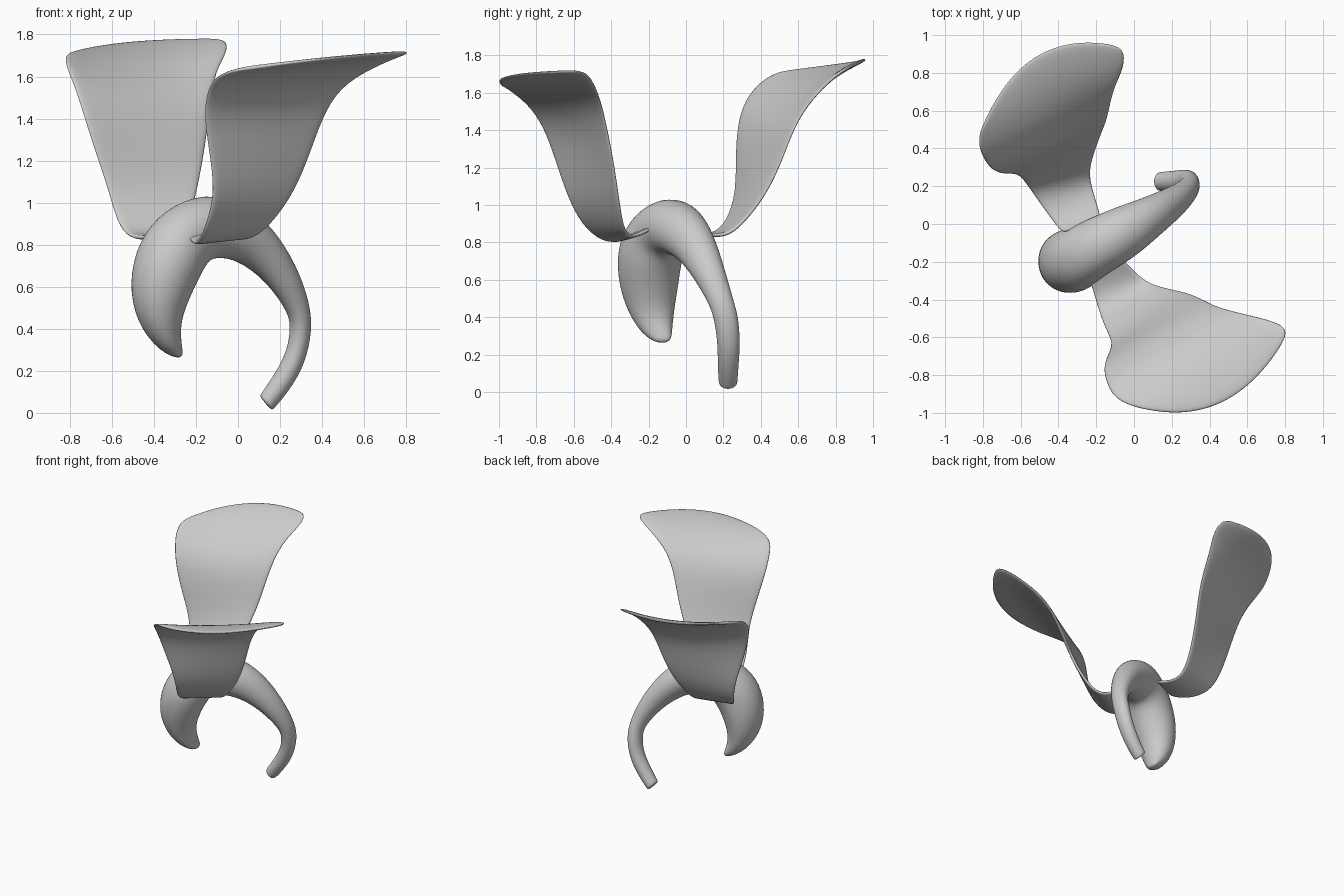
import bpy, math
from mathutils import Vector


def make_object(name, verts, faces, thickness=0.0):
    mesh = bpy.data.meshes.new(name)
    mesh.from_pydata(verts, [], faces)
    mesh.update()
    ob = bpy.data.objects.new(name, mesh)
    bpy.context.collection.objects.link(ob)
    for p in mesh.polygons:
        p.use_smooth = True
    if thickness:
        sol = ob.modifiers.new("Thickness", 'SOLIDIFY')
        sol.thickness = thickness
        sol.offset = 0
    sub = ob.modifiers.new("Smooth", 'SUBSURF')
    sub.levels = sub.render_levels = 2
    return ob


# Arched body: outer x, z, inner x, z, centre y, half depth
BODY = [
    (-0.265, .253, -0.262, .29, -.12, .04),
    (-0.37, .285, -0.273, .36, -.16, .085),
    (-0.485, .43, -0.27, .44, -.19, .125),
    (-0.52, .62, -0.235, .54, -.20, .16),
    (-0.475, .82, -0.18, .65, -.195, .175),
    (-0.35, .97, -0.145, .72, -.16, .175),
    (-0.16, 1.05, -0.11, .74, -.09, .165),
    (0.03, 1.0, -0.03, .735, -.03, .15),
    (0.17, .88, 0.07, .68, .05, .115),
    (0.28, .70, 0.17, .58, .12, .09),
    (0.34, .53, 0.24, .47, .18, .07),
    (0.355, .40, 0.25, .41, .215, .065),
    (0.32, .23, 0.235, .29, .23, .06),
    (0.24, .10, 0.165, .17, .225, .055),
    (0.17, .02, 0.11, .09, .225, .05),
    (0.16, .01, 0.10, .08, .225, .048),
]


def build_body(sides=16):
    verts, faces = [], []
    for ox, oz, ix, iz, yc, hy in BODY:
        centre = Vector(((ox + ix) / 2, yc, (oz + iz) / 2))
        radial = Vector(((ox - ix) / 2, 0, (oz - iz) / 2))
        for k in range(sides):
            a = 2 * math.pi * k / sides
            verts.append(centre + 1.025 * (radial * math.cos(a)
                         + Vector((0, hy, 0)) * math.sin(a)))
    for r in range(len(BODY) - 1):
        for k in range(sides):
            n = (k + 1) % sides
            faces.append((r * sides + k, r * sides + n,
                          (r + 1) * sides + n, (r + 1) * sides + k))
    faces.append(tuple(reversed(range(sides))))
    last = (len(BODY) - 1) * sides
    faces.append(tuple(range(last, last + sides)))
    return make_object("arched_body", verts, faces)


# Wings: matching points on the left and right edges, root to rim
FRONT_L = [(-.25, -.25, .86), (-.22, -.34, .81), (-.19, -.45, .805), (-.15, -.56, .90),
           (-.11, -.635, 1.05), (-.14, -.70, 1.25), (-.165, -.76, 1.42), (-.15, -.84, 1.535),
           (-.11, -.92, 1.60), (-.03, -.96, 1.63), (.05, -.98, 1.64)]
FRONT_R = [(-.07, -.17, .885), (0, -.25, .84), (.07, -.31, .83), (.16, -.34, .90),
           (.27, -.36, 1.05), (.35, -.39, 1.25), (.42, -.43, 1.45), (.52, -.46, 1.58),
           (.70, -.50, 1.67), (.79, -.53, 1.705), (.82, -.58, 1.717)]
BACK_L = [(-.38, -.05, .87), (-.44, .03, .83), (-.52, .14, .835), (-.575, .22, .90),
          (-.62, .275, 1.07), (-.70, .265, 1.30), (-.755, .285, 1.48), (-.79, .33, 1.58),
          (-.82, .39, 1.65), (-.825, .45, 1.69), (-.81, .50, 1.71)]
BACK_R = [(-.17, .02, .88), (-.20, .12, .84), (-.23, .22, .835), (-.235, .30, .90),
          (-.20, .41, 1.03), (-.165, .50, 1.2), (-.14, .56, 1.37), (-.125, .63, 1.51),
          (-.10, .73, 1.63), (-.05, .82, 1.71), (-.04, .94, 1.782)]


def build_wing(name, left, right, bow_dir, bow, cols=9):
    verts, faces = [], []
    rows = len(left)
    for i, (l, r) in enumerate(zip(left, right)):
        amount = bow * max(0, (i - 6) / (rows - 7)) ** 1.5
        for c in range(cols):
            t = c / (cols - 1)
            verts.append(Vector(l).lerp(Vector(r), t)
                         + Vector(bow_dir) * amount * 4 * t * (1 - t))
    for i in range(rows - 1):
        for c in range(cols - 1):
            a = i * cols + c
            faces.append((a, a + 1, a + cols + 1, a + cols))
    return make_object(name, verts, faces, 0.022)


build_body()
build_wing("front_wing", FRONT_L, FRONT_R, (.3, -.95, .08), .17)
build_wing("back_wing", BACK_L, BACK_R, (-.4, .92, .1), .2)
